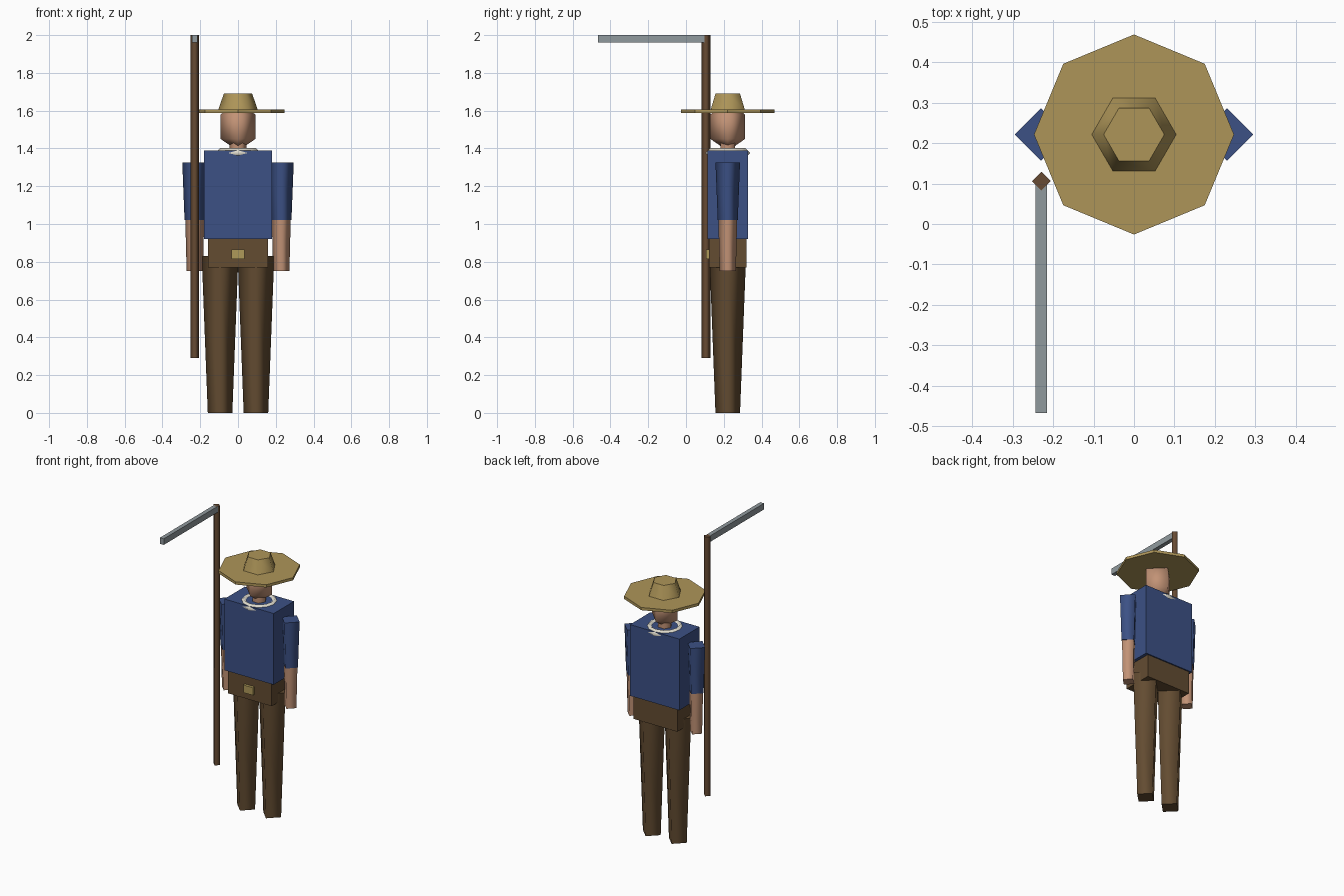
import bpy
import math

cube = bpy.data.objects.get("Cube")
if cube:
    bpy.data.objects.remove(cube, do_unlink=True)

CY = 0.221  # depth of the figure's centre line


def material(name, r, g, b):
    m = bpy.data.materials.new(name)
    m.use_nodes = True
    m.diffuse_color = (r, g, b, 1)
    bsdf = next(n for n in m.node_tree.nodes if n.type == 'BSDF_PRINCIPLED')
    bsdf.inputs["Base Color"].default_value = (r, g, b, 1)
    return m


blue = material("blue_cloth", 0.045, 0.082, 0.235)
brown = material("brown_cloth", 0.125, 0.072, 0.031)
wood = material("dark_wood", 0.135, 0.07, 0.033)
skin = material("skin", 0.54, 0.29, 0.18)
straw = material("straw", 0.42, 0.30, 0.098)
gold = material("brass", 0.43, 0.32, 0.10)
steel = material("steel", 0.28, 0.32, 0.34)
linen = material("linen", 0.75, 0.72, 0.62)


def finish(name, mat):
    ob = bpy.context.object
    ob.name = ob.data.name = name
    ob.data.materials.clear()
    ob.data.materials.append(mat)
    return ob


def box(name, mat, x, y, z):
    """Box spanning the given (low, high) ranges."""
    spans = (x, y, z)
    bpy.ops.mesh.primitive_cube_add(size=1, location=[(a + b) / 2 for a, b in spans])
    ob = finish(name, mat)
    for v in ob.data.vertices:
        v.co = [c * (b - a) for c, (a, b) in zip(v.co, spans)]
    return ob


def taper(name, mat, x, y, z, r_low, r_high, sides=4, smooth=True):
    """Upright tapered prism with a corner on the x axis and flat caps."""
    bpy.ops.mesh.primitive_cone_add(vertices=sides, radius1=r_low, radius2=r_high,
                                    depth=z[1] - z[0], location=(x, y, sum(z) / 2))
    ob = finish(name, mat)
    # the primitive starts on +y; a quarter turn puts a corner on x
    for v in ob.data.vertices:
        v.co.x, v.co.y = v.co.y, -v.co.x
    for p in ob.data.polygons:
        p.use_smooth = smooth and abs(p.normal.z) < 0.9
    return ob


# Torso, hips and buckle
box("torso", blue, (-0.18, 0.18), (CY - 0.106, CY + 0.106), (0.92, 1.39))
box("hips", brown, (-0.16, 0.16), (CY - 0.098, CY + 0.098), (0.77, 0.92))
box("belt_buckle", gold, (-0.035, 0.035), (0.105, 0.13), (0.815, 0.865))

# Arms and legs
for side, s in (("left", 1), ("right", -1)):
    taper(side + "_leg", brown, s * 0.095, CY, (0, 0.83), 0.065, 0.097)
    taper(side + "_sleeve", blue, s * 0.23, CY, (1.02, 1.325), 0.053, 0.065)
    taper(side + "_forearm", skin, s * 0.229, CY, (0.75, 1.02), 0.043, 0.05)

# Neck and neckerchief ring
taper("neck", skin, 0, CY, (1.38, 1.44), 0.045, 0.045, sides=6)
bpy.ops.mesh.primitive_torus_add(major_segments=12, minor_segments=4,
                                 major_radius=0.093, minor_radius=0.027,
                                 location=(0, CY, 1.376))
finish("neckerchief", linen)
bpy.ops.object.shade_smooth()

# Faceted head: a double pyramid with softened shading
bpy.ops.mesh.primitive_uv_sphere_add(segments=4, ring_count=2, radius=0.107,
                                     location=(0, CY, 1.515))
head = finish("head", skin)
for v in head.data.vertices:
    v.co.z *= 1.2
bpy.ops.object.shade_smooth()

# Straw hat
taper("hat_brim", straw, 0, CY, (1.587, 1.605), 0.247, 0.247, sides=8, smooth=False)
taper("hat_crown", straw, 0, CY, (1.6, 1.69), 0.106, 0.075, sides=6)

# Long-handled scythe
taper("scythe_handle", wood, -0.229, 0.106, (0.29, 2.0), 0.023, 0.023)
box("scythe_blade", steel, (-0.243, -0.215), (-0.467, 0.106), (1.96, 2.0))
